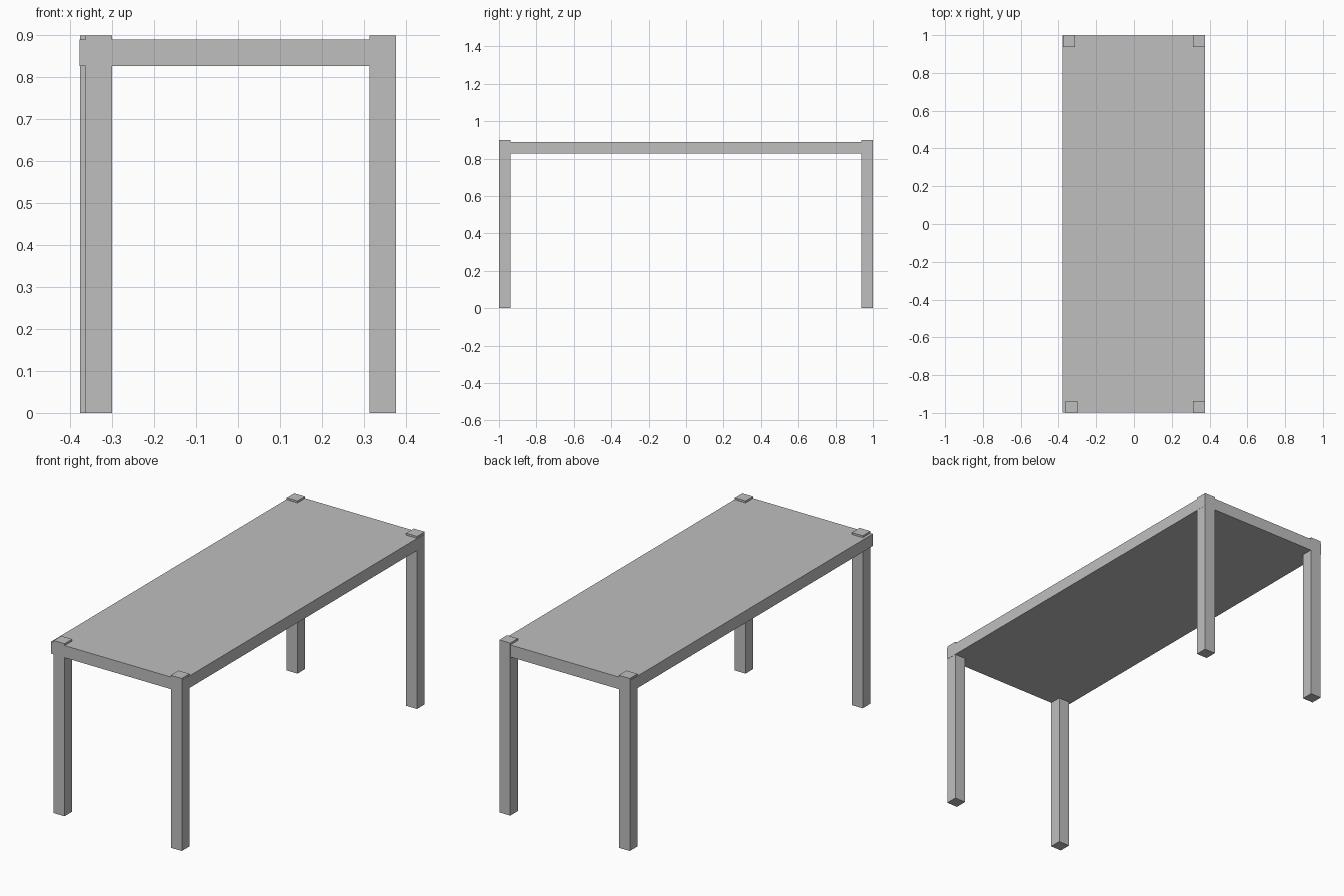
import bpy

cube = bpy.data.objects.get("Cube")
if cube:
    bpy.data.objects.remove(cube, do_unlink=True)

# Single plain grey finish
grey = bpy.data.materials.new("plain_grey")
grey.use_nodes = True
colour = (0.52, 0.52, 0.52, 1)
grey.diffuse_color = colour
grey.node_tree.nodes["Principled BSDF"].inputs["Base Color"].default_value = colour


def box(name, low, high):
    """Add a box spanning two opposite corners."""
    centre = [(a + b) / 2 for a, b in zip(low, high)]
    bpy.ops.mesh.primitive_cube_add(size=1, location=centre)
    obj = bpy.context.object
    obj.name = name
    obj.scale = [b - a for a, b in zip(low, high)]
    bpy.ops.object.transform_apply(location=False, rotation=False, scale=True)
    obj.data.materials.append(grey)
    return obj


# Long slab
box("table_top", (-0.378, -0.999, 0.826), (0.377, 0.999, 0.889))

# Square legs standing slightly proud of the slab; one is set inward
leg = 0.063
height = 0.899
legs = {
    "front_right_leg": (-0.363, -1),
    "front_left_leg": (0.313, -1),
    "back_right_leg": (-0.376, 1 - leg),
    "back_left_leg": (0.313, 1 - leg),
}
for name, (x, y) in legs.items():
    box(name, (x, y, 0), (x + leg, y + leg, height))
